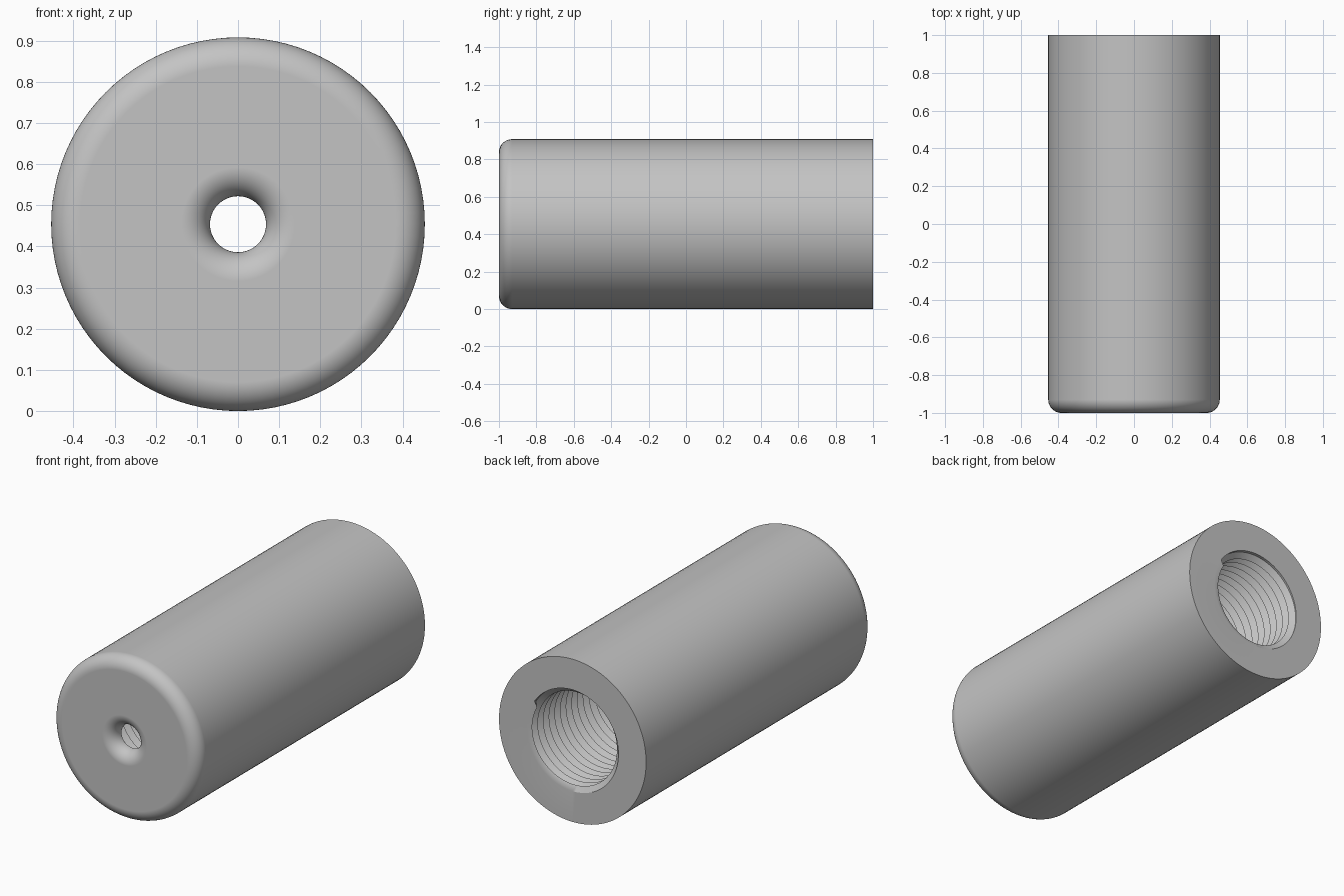
import bpy
import bmesh
from math import pi, sin, cos

old = bpy.data.objects.get("Cube")
if old:
    bpy.data.objects.remove(old, do_unlink=True)

SEG = 96              # sides around the axis
R = 0.454             # outer radius, also the axis height
BORE = 0.283          # thread root radius
CREST = 0.253         # thread crest radius
PITCH = 0.05
HOLE = 0.068          # small front hole radius
FILLET = 0.07
FRONT, BACK = -1.0, 1.0
FLOOR = FRONT + FILLET


def point(radius, y, angle):
    return (radius * cos(angle), y, R + radius * sin(angle))


def sweep(bm, row_count, ring):
    """Skin rows of points; ring(row, angle) returns (radius, y)."""
    grid = []
    for row in range(row_count):
        angles = [2 * pi * i / SEG for i in range(SEG + 1)]
        grid.append([bm.verts.new(point(*ring(row, a), a)) for a in angles])
    for a, b in zip(grid, grid[1:]):
        for i in range(SEG):
            bm.faces.new((a[i], a[i + 1], b[i + 1], b[i]))


def arc(radius, y, start, end, steps=12):
    """Quarter-round profile points about the centre (radius, y)."""
    angles = [start + (end - start) * i / steps for i in range(steps + 1)]
    return [(radius + FILLET * cos(a), y + FILLET * sin(a)) for a in angles]


bm = bmesh.new()

# Outer shell: back annulus, wall, rounded front edge, rounded hole, inner floor
profile = [(BORE, BACK), (R, BACK)]
profile += arc(R - FILLET, FLOOR, 0, -pi / 2)
profile += arc(HOLE + FILLET, FLOOR, -pi / 2, -pi)
profile += [(BORE, FLOOR)]
sweep(bm, len(profile), lambda row, a: profile[row])


# Helical thread lining the bore, trimmed at both ends
def thread(row, angle):
    y = FLOOR + PITCH * ((row - 2) / 2 + angle / (2 * pi))
    if y <= FLOOR + 0.0005:
        return BORE, FLOOR
    if y >= BACK - 0.0005:
        return BORE, BACK
    return (CREST if row % 2 else BORE), y


sweep(bm, int(2 * (BACK - FLOOR) / PITCH) + 5, thread)

bmesh.ops.remove_doubles(bm, verts=bm.verts, dist=0.00005)
bmesh.ops.recalc_face_normals(bm, faces=bm.faces)
mesh = bpy.data.meshes.new("threaded_sleeve")
bm.to_mesh(mesh)
bm.free()

sleeve = bpy.data.objects.new("threaded_sleeve", mesh)
bpy.context.collection.objects.link(sleeve)

# Plain grey material
grey = bpy.data.materials.new("plain_grey")
grey.use_nodes = True
colour = (0.55, 0.55, 0.55, 1)
grey.diffuse_color = colour
grey.node_tree.nodes["Principled BSDF"].inputs["Base Color"].default_value = colour
mesh.materials.append(grey)

# Smooth rounds with crisp rims and thread edges
bpy.ops.object.select_all(action="DESELECT")
sleeve.select_set(True)
bpy.context.view_layer.objects.active = sleeve
bpy.ops.object.shade_smooth_by_angle(angle=pi / 6)
weighted = sleeve.modifiers.new("flat_face_normals", "WEIGHTED_NORMAL")
weighted.keep_sharp = True
